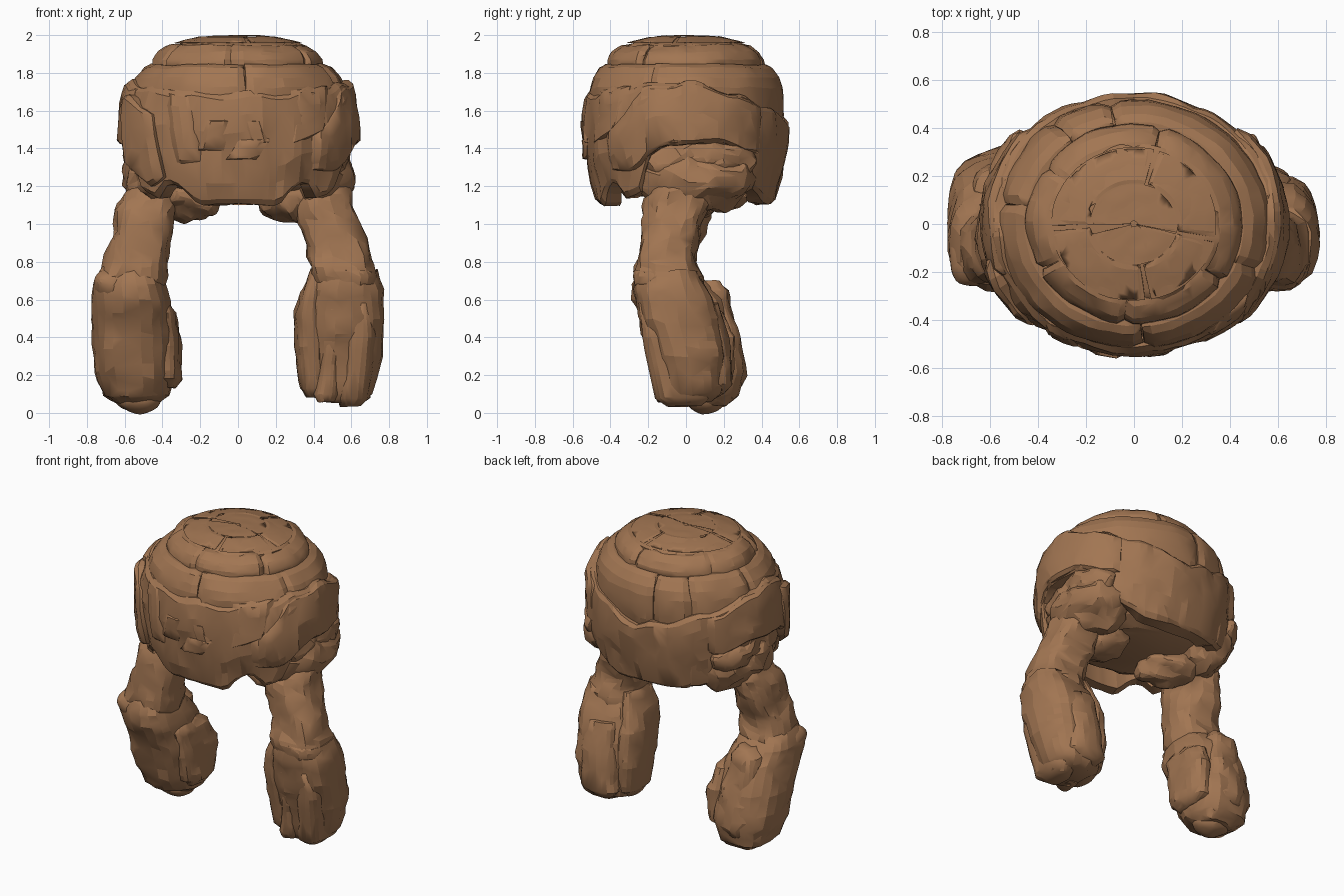
import bpy, bmesh, math
from mathutils import Vector, noise

if "Cube" in bpy.data.objects:
    bpy.data.objects.remove(bpy.data.objects["Cube"])

clay = bpy.data.materials.new("clay_brown")
clay.diffuse_color = (0.36, 0.18, 0.085, 1)
clay.use_nodes = True
clay.node_tree.nodes["Principled BSDF"].inputs["Base Color"].default_value = clay.diffuse_color


def lerp_keys(keys, t):
    """Piecewise linear lookup in rows of (t, values...)."""
    if t <= keys[0][0]:
        return keys[0][1:]
    for a, b in zip(keys, keys[1:]):
        if t <= b[0]:
            f = (t - a[0]) / (b[0] - a[0])
            return tuple(p + (q - p) * f for p, q in zip(a[1:], b[1:]))
    return keys[-1][1:]


def finish(name, bm, rough, keep):
    """Roughen the surface, then collapse it to uneven chiselled facets."""
    bmesh.ops.recalc_face_normals(bm, faces=bm.faces)
    bm.normal_update()
    seed = Vector((len(name) * 1.7, len(bm.verts) * 0.13, 0))
    moves = [(v, v.normal * rough * (noise.noise(v.co * 6 + seed)
              + 0.6 * noise.noise(v.co * 15 + seed))) for v in bm.verts]
    for v, d in moves:
        v.co += d
    me = bpy.data.meshes.new(name)
    bm.to_mesh(me)
    bm.free()
    me.materials.append(clay)
    ob = bpy.data.objects.new(name, me)
    bpy.context.collection.objects.link(ob)
    ob.modifiers.new("facets", "DECIMATE").ratio = keep
    bpy.ops.object.select_all(action="DESELECT")
    ob.select_set(True)
    bpy.context.view_layer.objects.active = ob
    bpy.ops.object.shade_smooth_by_angle(angle=math.radians(10))
    return ob


def loft(name, loops, closed=False, rough=0.015, keep=0.5):
    """Skin equal-length point loops, capping the ends."""
    bm = bmesh.new()
    rings = [[bm.verts.new(p) for p in l] for l in loops]
    pairs = list(zip(rings, rings[1:])) + ([(rings[-1], rings[0])] if closed else [])
    n = len(rings[0])
    for a, b in pairs:
        for i in range(n):
            j = (i + 1) % n
            bm.faces.new((a[i], a[j], b[j], b[i]))
    if not closed:
        bm.faces.new(rings[0])
        bm.faces.new(rings[-1][::-1])
    return finish(name, bm, rough, keep)


def surf(profile, t, deg, off):
    """Point on an elliptical shell; angle 0 is the front, 90 is +x."""
    ax, ay, z = lerp_keys(profile, t)
    a = math.radians(deg)
    return Vector(((ax + off) * math.sin(a), -(ay + off) * math.cos(a), z))


def plate(name, profile, a0, a1, low, high, off=0.0, thick=0.07, rough=0.01, keep=0.55, lean=0):
    """Curved slab with softened edges; low and high are numbers or angle functions."""
    full = a1 - a0 >= 360
    cols = max(4, int((a1 - a0) / 4))
    rows = (0, 0.05, 0.2, 0.35, 0.5, 0.65, 0.8, 0.95, 1)
    loops = []
    for i in range(cols + (0 if full else 1)):
        d = a0 + (a1 - a0) * i / cols
        lo = low(d) if callable(low) else low
        hi = high(d) if callable(high) else high
        end = not full and i in (0, cols)
        loop = [surf(profile, lo + (hi - lo) * u, d + lean * (u - .5),
                     off - (0.018 if end or u in (0, 1) else 0)) for u in rows]
        loop += [surf(profile, hi, d + lean / 2, off - thick),
                 surf(profile, lo, d - lean / 2, off - thick)]
        loops.append(loop)
    return loft(name, loops, full, rough, keep)


def tube(name, stations, power=0.8, sides=22, rough=0.03, keep=0.5, steps=5):
    """Limb lofted from stations (z, x0, x1, y0, y1), listed upward."""
    loops = []
    zs = [s[0] for s in stations]
    zs = sorted(set(a + (b - a) * k / steps for a, b in zip(zs, zs[1:])
                    for k in range(steps + 1)))
    for z in zs:
        x0, x1, y0, y1 = lerp_keys(stations, z)
        loop = []
        for i in range(sides):
            a = 2 * math.pi * i / sides
            c, s = math.cos(a), math.sin(a)
            c = math.copysign(abs(c) ** power, c)
            s = math.copysign(abs(s) ** power, s)
            loop.append(((x0 + x1) / 2 + c * (x1 - x0) / 2,
                         (y0 + y1) / 2 + s * (y1 - y0) / 2, z))
        loops.append(loop)
    return loft(name, loops, False, rough, keep)


def lump(name, loc, size, rough=0.03):
    """Boulder."""
    bm = bmesh.new()
    bmesh.ops.create_icosphere(bm, subdivisions=4, radius=1)
    for v in bm.verts:
        v.co = Vector(v.co[k] * size[k] + loc[k] for k in range(3))
    return finish(name, bm, rough, 0.4)


# Inner body under the plates
core = [(1.15, .28, .28, 1.15), (1.22, .46, .40, 1.22), (1.4, .54, .47, 1.4), (1.6, .55, .47, 1.6),
        (1.76, .50, .45, 1.76), (1.86, .40, .37, 1.86), (1.91, .3, .29, 1.91)]
loft("inner_body", [[surf(core, 1.15 + .76 * k / 16, d, 0) for d in range(0, 360, 8)]
                    for k in range(17)])

# Domed head: cap ring, brow band and crown slabs, split by cracks
dome = [(1.48, .575, .50, 1.48), (1.6, .588, .515, 1.6), (1.72, .568, .51, 1.72), (1.8, .53, .487, 1.8),
        (1.845, .475, .443, 1.845)]
cap = [(0, .45, .418, 1.82), (.25, .442, .41, 1.872), (.45, .413, .383, 1.912), (.65, .36, .335, 1.945),
       (.85, .23, .22, 1.978), (1, .02, .02, 1.99)]


def split_ring(name, profile, cuts, low, high, gap, thick, off=0, rough=.012):
    for k, (a, b) in enumerate(zip(cuts, cuts[1:] + [cuts[0] + 360])):
        plate(f"{name}_{k + 1}", profile, a + gap, b - gap, low, high, off + 0.004 * (k % 2), thick, rough)


split_ring("brow_band", dome, [-100, 4, 68, 190, 215], 1.5, 1.845, 0.2, .1)
split_ring("cap_ring", cap, [-62, -5, 55, 165, 235], 0, .68, 0.2, .12)
crown = [[surf(cap, .64 + .36 * k / 8, d, -.004) for d in range(0, 360, 10)] for k in range(9)]
loft("crown", [[Vector((p.x, p.y, 1.88)) for p in crown[0]]] + crown, rough=0.01)
# Low slabs laid over the crown
top = [(r, r * 1.04, r * .97, z) for r, z in
       ((.02, 2.0), (.12, 1.998), (.2, 1.99), (.27, 1.975), (.34, 1.955))]
for k, (a, b) in enumerate([(-85, 8), (12, 76), (80, 162), (166, 271)]):
    plate(f"crown_slab_{k + 1}", top, a, b, .19, .33, 0, .0, 0.004)
    if k % 2:
        plate(f"crown_center_{k + 1}", top, a - 88, b, .03, .175, 0, .0, 0.004)

# Main armour ring, arched over the arms and dipping at the back
armour = [(1.1, .56, .475, 1.1), (1.2, .60, .50, 1.2), (1.35, .62, .53, 1.35), (1.5, .63, .545, 1.5),
          (1.65, .615, .535, 1.65), (1.78, .575, .505, 1.78)]
top_keys = [(0, 1.69), (30, 1.7), (60, 1.73), (90, 1.76), (115, 1.7), (150, 1.61), (180, 1.52)]
low_keys = [(0, 1.1), (22, 1.1), (30, 1.18), (38, 1.22), (48, 1.14), (60, 1.17), (67, 1.36), (78, 1.42),
            (110, 1.44), (126, 1.37), (134, 1.2), (150, 1.12), (180, 1.1)]
sweep_top = [(38, 1.44), (48, 1.55), (56, 1.64), (64, 1.72), (90, 1.755), (115, 1.69), (140, 1.6)]
sweep_low = [(38, 1.28), (54, 1.27), (62, 1.3), (68, 1.37), (78, 1.42), (110, 1.44), (126, 1.38),
             (140, 1.38)]


def fold(d):
    return abs((d + 180) % 360 - 180)


def by_angle(keys, wave=0.0):
    return lambda d: lerp_keys(keys, fold(d))[0] + wave * math.sin(d * 0.21)


plate("armour_ring", armour, -180, 180, by_angle(low_keys), by_angle(top_keys, .012), 0, .1, 0.018, 0.7)
# Side plates sweeping from the front corners back over the arms
plate("side_sweep_right", armour, 39, 136, by_angle(sweep_low), by_angle(sweep_top, .01), .018, .08, .015)
plate("side_sweep_left", armour, -136, -66, by_angle(sweep_low), by_angle(sweep_top, .01), .015, .08, .015)
plate("rear_corner_left", armour, -150, -104,
      by_angle([(104, 1.36), (120, 1.24), (135, 1.15), (150, 1.13)]), 1.46, -.008, .08, .015)
plate("corner_guard_left", armour, -72, -42, lambda d: 1.2 + .006 * abs(fold(d) - 50),
      lambda d: 1.57 + .005 * min(fold(d) - 40, 22), .04, .07, .015, lean=-6)
plate("cheek_slab_left", armour, -36, -20, 1.32, lambda d: 1.64 + .002 * fold(d), .01, .05, .012, lean=-6)
plate("corner_slab_right", armour, 26, 52, lambda d: 1.3 + .004 * fold(d),
      lambda d: 1.68 + .001 * fold(d), .01, .05, .012, lean=5)

# Face stones
plate("face_stone_left", armour, -18, -5, 1.39, 1.55, .016, .05, .01, lean=4)
plate("face_stone_right", armour, -3, 12, 1.34, 1.45, .018, .05, .01, lean=6)
plate("face_stone_upper", armour, 3, 14, 1.43, 1.55, .012, .05, .01, lean=-3)

# Shoulders and lumps under the shell
for side, label in ((-1, "left"), (1, "right")):
    lump(f"shoulder_{label}", (side * .41, .05, 1.25), (.19, .31, .19), .04)
    lump(f"armpit_{label}", (side * .27, -.02, 1.13), (.16, .18, .11), .04)
    lump(f"shoulder_pad_{label}", (side * .48, .06, 1.33), (.11, .32, .13), .04)

# Left arm: swung back, club-like forearm
tube("upper_arm_left", [(.58, -.68, -.42, -.22, .05), (.72, -.735, -.375, -.265, .09),
                        (.85, -.70, -.37, -.245, .06), (1.0, -.66, -.35, -.23, .1),
                        (1.13, -.62, -.32, -.2, .14), (1.22, -.57, -.32, -.14, .13)], rough=.03)
tube("forearm_left", [(.04, -.62, -.42, .06, .22), (.09, -.72, -.36, -.06, .28), (.22, -.76, -.34, -.13, .31),
                      (.42, -.77, -.345, -.2, .27), (.6, -.77, -.36, -.275, .2), (.68, -.765, -.39, -.285, .13),
                      (.77, -.72, -.44, -.25, .04)], rough=.02)
tube("inner_slab_left", [(.13, -.41, -.33, .0, .16), (.18, -.45, -.3, -.06, .24), (.4, -.45, -.305, -.1, .25),
                         (.53, -.45, -.32, -.14, .2), (.58, -.42, -.36, -.1, .1)], rough=.02)
tube("back_slab_left", [(.15, -.62, -.45, .2, .29), (.2, -.66, -.4, .15, .315), (.45, -.67, -.42, .1, .27),
                        (.65, -.66, -.46, .05, .23), (.7, -.6, -.5, .05, .19)], rough=.02)
lump("knuckle_left", (-.53, .1, .075), (.12, .1, .075), .012)
lump("elbow_left", (-.67, -.13, .68), (.1, .13, .09), .02)

# Right arm: hanging, with split finger slabs
tube("upper_arm_right", [(.55, .42, .7, -.25, .05), (.72, .38, .735, -.275, .08), (.85, .355, .695, -.255, .05),
                         (1.0, .325, .65, -.235, .09), (1.13, .30, .61, -.21, .14),
                         (1.22, .32, .57, -.14, .13)], rough=.03)
tube("forearm_right", [(.06, .42, .66, -.1, .14), (.1, .38, .71, -.13, .2), (.3, .345, .765, -.19, .21),
                       (.5, .35, .77, -.255, .18), (.65, .38, .765, -.285, .12),
                       (.75, .43, .735, -.27, .07)], rough=.02)
tube("inner_slab_right", [(.08, .36, .45, -.1, .08), (.13, .325, .48, -.14, .13), (.35, .3, .47, -.19, .15),
                          (.53, .305, .45, -.22, .13), (.64, .335, .45, -.23, .1),
                          (.76, .385, .46, -.2, .04)], rough=.015)
tube("finger_right_1", [(.06, .42, .51, -.15, -.02), (.1, .4, .53, -.17, .0), (.36, .44, .55, -.21, .0),
                        (.5, .47, .54, -.22, .0)], rough=.012)
tube("finger_right_2", [(.035, .54, .65, -.1, .08), (.08, .53, .70, -.16, .12), (.4, .56, .73, -.23, .0),
                        (.58, .6, .7, -.25, .0)], rough=.012)
tube("back_slab_right", [(.1, .44, .6, .1, .2), (.15, .4, .66, .08, .245), (.4, .42, .66, .05, .225),
                         (.58, .45, .64, .05, .17)], rough=.015)
